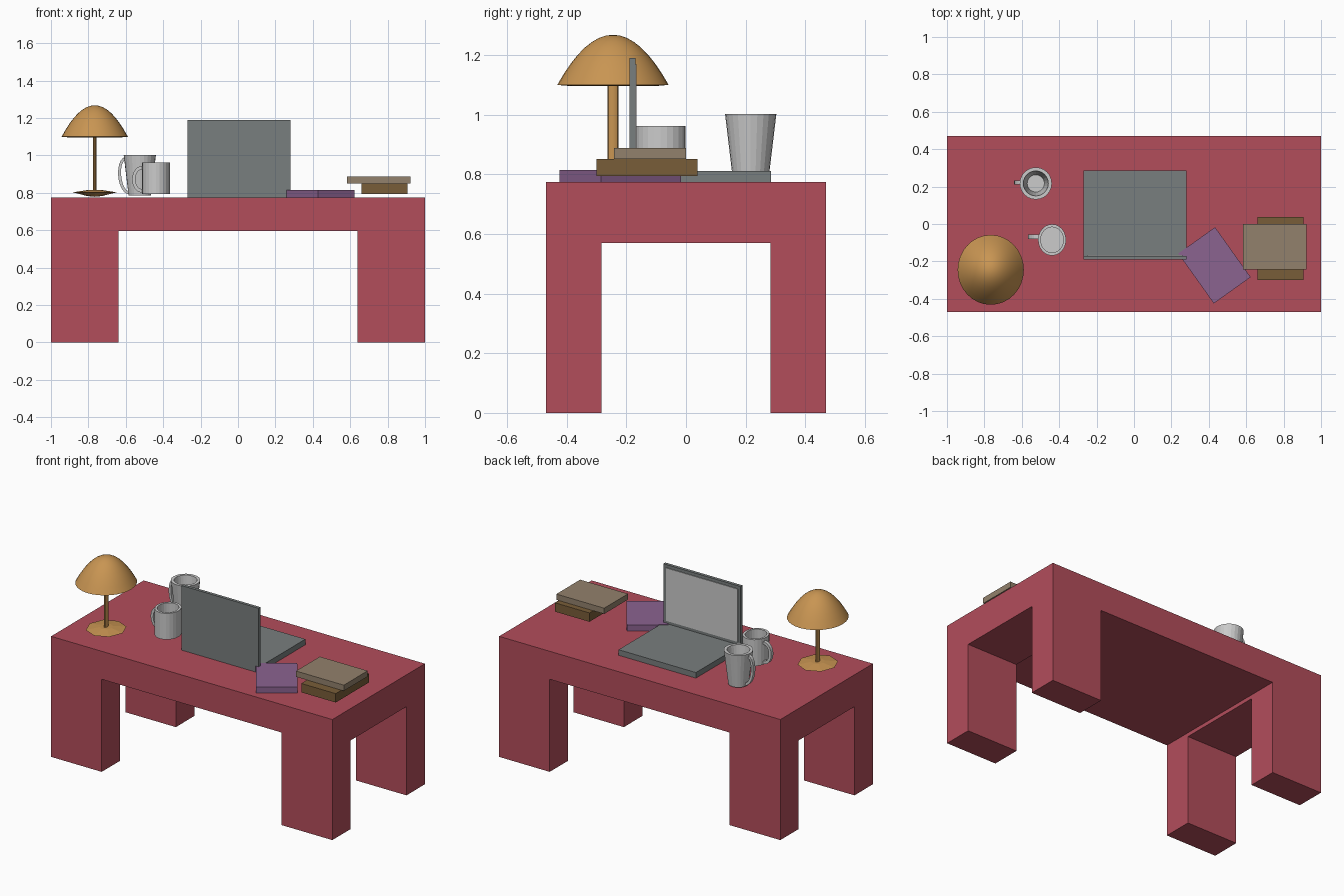
import bpy, bmesh
from math import sin, cos, pi, radians

if "Cube" in bpy.data.objects:
    bpy.data.objects.remove(bpy.data.objects["Cube"])


def material(name, rgb):
    m = bpy.data.materials.new(name)
    m.diffuse_color = (*rgb, 1)
    m.use_nodes = True
    m.node_tree.nodes["Principled BSDF"].inputs["Base Color"].default_value = m.diffuse_color
    return m


RED = material("red_paint", (0.45, 0.075, 0.105))
AMBER = material("amber", (0.58, 0.30, 0.085))
SLATE = material("slate", (0.19, 0.21, 0.21))
VIOLET = material("violet", (0.26, 0.125, 0.28))
BROWN = material("brown", (0.19, 0.11, 0.04))
TAN = material("tan", (0.29, 0.22, 0.15))


def finish(name, bm, mat=None):
    bmesh.ops.recalc_face_normals(bm, faces=bm.faces)
    me = bpy.data.meshes.new(name)
    bm.to_mesh(me)
    bm.free()
    ob = bpy.data.objects.new(name, me)
    bpy.context.collection.objects.link(ob)
    if mat:
        me.materials.append(mat)
    return ob


def box(name, x, y, z, mat=None, turn=0):
    """Box from (min, max) ranges, turned about its own centre."""
    bm = bmesh.new()
    bmesh.ops.create_cube(bm, size=1)
    bmesh.ops.scale(bm, verts=bm.verts, vec=(x[1] - x[0], y[1] - y[0], z[1] - z[0]))
    ob = finish(name, bm, mat)
    ob.location = [sum(r) / 2 for r in (x, y, z)]
    ob.rotation_euler.z = radians(turn)
    return ob


def lathe(name, profile, centre, sides, mat=None, squash=1):
    """Turn (radius, z) points about z; squash scales the y radius."""
    bm = bmesh.new()
    rings = []
    for r, z in profile:
        if r == 0:
            rings.append([bm.verts.new((0, 0, z))] * sides)
        else:
            rings.append([bm.verts.new((r * cos(2 * pi * i / sides),
                                        r * squash * sin(2 * pi * i / sides), z))
                          for i in range(sides)])
    for a, b in zip(rings, rings[1:]):
        for i in range(sides):
            j = (i + 1) % sides
            bm.faces.new(dict.fromkeys((a[i], a[j], b[j], b[i])))
    ob = finish(name, bm, mat)
    ob.location = (*centre, 0)
    return ob


def handle(name, top, bottom, reach, y, thick):
    """Half-ellipse strap from top to bottom (x, z), bulging towards -x."""
    bm = bmesh.new()
    rings = []
    n = 14
    for i in range(n + 1):
        t = pi * i / n
        f = (1 - cos(t)) / 2
        px = top[0] + (bottom[0] - top[0]) * f - reach * sin(t) ** 0.8 if 0 < i < n \
            else (top, bottom)[i == n][0]
        pz = top[1] + (bottom[1] - top[1]) * f
        dx, dz = -sin(t) * thick, cos(t) * thick
        rings.append([bm.verts.new((px + s * dx, y + w * 0.011, pz + s * dz))
                      for s, w in ((1, 1), (1, -1), (-1, -1), (-1, 1))])
    for a, b in zip(rings, rings[1:]):
        for k in range(4):
            bm.faces.new((a[k], a[k - 1], b[k - 1], b[k]))
    bm.faces.new(rings[0])
    bm.faces.new(rings[-1])
    return finish(name, bm)


# Desk: one block with an opening cut through each direction
desk = box("desk", (-1, 1), (-0.47, 0.47), (0, 0.775), RED)
cutters = [box("front_opening", (-0.64, 0.64), (-1, 1), (-0.5, 0.595)),
           box("side_opening", (-2, 2), (-0.283, 0.283), (-0.5, 0.57))]
bpy.context.view_layer.objects.active = desk
for c in cutters:
    mod = desk.modifiers.new(c.name, "BOOLEAN")
    mod.operation, mod.solver, mod.object = "DIFFERENCE", "EXACT", c
    bpy.ops.object.modifier_apply(modifier=mod.name)
    bpy.data.objects.remove(c)

# Laptop
box("laptop_base", (-0.27, 0.28), (-0.17, 0.285), (0.775, 0.811), SLATE)
box("laptop_lid", (-0.27, 0.28), (-0.19, -0.17), (0.775, 1.19), SLATE)
box("laptop_screen", (-0.25, 0.26), (-0.17, -0.166), (0.83, 1.17))

# Books
box("purple_book", (0.266, 0.594), (-0.342, -0.1), (0.775, 0.814), VIOLET, turn=-54.5)
box("lower_book", (0.66, 0.905), (-0.30, 0.038), (0.794, 0.851), BROWN)
box("upper_book", (0.582, 0.922), (-0.242, 0), (0.851, 0.888), TAN)

# Lamp: domed shade, stem and faceted foot
LAMP = (-0.766, -0.245)
dome = [(0.177 * i / 8, 1.268 - 0.168 * (i / 8) ** 2) for i in range(9)]
shade = lathe("lamp_shade", dome + [(0.145, 1.097), (0, 1.097)], LAMP, 32, AMBER, 1.055)
lathe("lamp_stem", [(0, 0.80), (0.01, 0.80), (0.01, 1.11), (0, 1.11)], LAMP, 12, AMBER, 1.8)
lathe("lamp_foot", [(0, 0.779), (0.04, 0.783), (0.117, 0.803), (0.04, 0.815), (0, 0.816)],
      LAMP, 8, AMBER, 1.055)

# Tapered mug and straight mug, each with a strap handle
lathe("tall_mug", [(0, 0.785), (0.06, 0.785), (0.086, 1.002), (0.067, 1.002),
                   (0.046, 0.81), (0, 0.81)], (-0.525, 0.217), 24)
handle("tall_mug_handle", (-0.59, 0.985), (-0.575, 0.80), 0.05, 0.222, 0.008)
lathe("straight_mug", [(0, 0.795), (0.075, 0.795), (0.075, 0.963), (0.061, 0.963),
                       (0.061, 0.815), (0, 0.815)], (-0.438, -0.085), 24, squash=1.12)
handle("straight_mug_handle", (-0.505, 0.935), (-0.505, 0.81), 0.052, -0.068, 0.009)

# Smooth the round parts, keeping hard edges
for ob in bpy.data.objects:
    ob.select_set(ob.name in ("lamp_shade", "lamp_stem"))
bpy.context.view_layer.objects.active = shade
bpy.ops.object.shade_smooth_by_angle(angle=radians(30))
